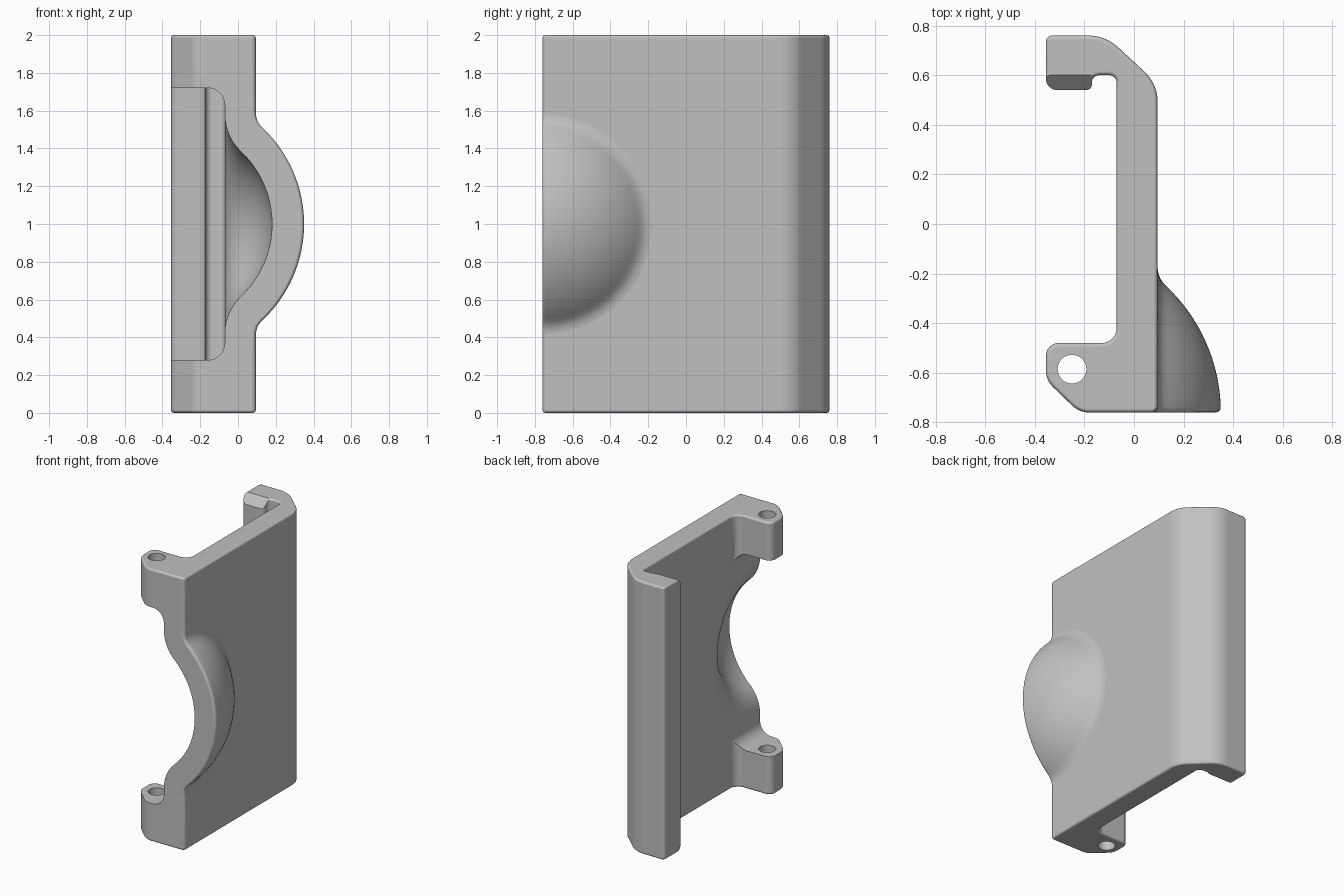
import bpy, bmesh, math
from mathutils import Vector

if "Cube" in bpy.data.objects:
    bpy.data.objects.remove(bpy.data.objects["Cube"])

FRONT, MID = -0.76, 1.0      # the dome is centred at this y and z
INNER, OUTER = -0.07, 0.095  # plate faces

grey = bpy.data.materials.new("light_grey")
grey.use_nodes = True
colour = (0.53, 0.53, 0.53, 1)
grey.diffuse_color = colour
grey.node_tree.nodes["Principled BSDF"].inputs["Base Color"].default_value = colour


def rounded(corners, steps=6):
    """Outline from (a, b, setback) corners, each softened by an arc."""
    out = []
    for i, (a, b, s) in enumerate(corners):
        p = Vector((a, b))
        if not s:
            out.append(p)
            continue
        u = (Vector(corners[i - 1][:2]) - p).normalized()
        v = (Vector(corners[(i + 1) % len(corners)][:2]) - p).normalized()
        centre = p + (u + v) * s / (1 + u.dot(v))
        m, n = p + u * s - centre, p + v * s - centre
        out += [centre + m.lerp(n, k / steps).normalized() * m.length for k in range(steps + 1)]
    return out


def loft(name, rings):
    """Closed solid through rings of equal point count, capped at both ends."""
    bm = bmesh.new()
    rows = [[bm.verts.new(p) for p in ring] for ring in rings]
    bm.faces.new(rows[0])
    bm.faces.new(rows[-1])
    for low, high in zip(rows, rows[1:]):
        for i in range(len(low)):
            bm.faces.new((low[i - 1], low[i], high[i], high[i - 1]))
    bmesh.ops.recalc_face_normals(bm, faces=bm.faces)
    if bm.calc_volume(signed=True) < 0:
        bmesh.ops.reverse_faces(bm, faces=bm.faces)
    mesh = bpy.data.meshes.new(name)
    bm.to_mesh(mesh)
    bm.free()
    mesh.materials.append(grey)
    obj = bpy.data.objects.new(name, mesh)
    bpy.context.collection.objects.link(obj)
    return obj


def prism(name, outline, start, end, place):
    """Extrude an outline; place maps (a, b, depth) to a point."""
    return loft(name, [[place(a, b, d) for a, b in outline] for d in (start, end)])


def bulge(name, centre, radius, plane, fillet, base, rows, size=0.62, steps=70):
    """Spherical bump on a plane, blended by a fillet; rows are (depth, inset)."""
    fx = plane + fillet
    edge = math.sqrt((radius + fillet) ** 2 - (fx - centre) ** 2)
    tangent = radius * edge / (radius + fillet)

    def height(r):
        if r < tangent:
            return centre + math.sqrt(radius ** 2 - r ** 2)
        if r < edge:
            return fx - math.sqrt(fillet ** 2 - (edge - r) ** 2)
        return plane - 0.2 * (r - edge)

    zs = [size * (2 * k / steps - 1) for k in range(steps + 1)]
    rings = []
    for depth, inset in rows:
        ring = [(height(math.hypot(depth, z)) - inset, FRONT + depth, MID + z) for z in zs]
        rings.append(ring + [(base, FRONT + depth, MID + size), (base, FRONT + depth, MID - size)])
    return loft(name, rings)


def apply(obj, kind, **settings):
    mod = obj.modifiers.new(kind.title(), kind)
    for key, value in settings.items():
        setattr(mod, key, value)
    bpy.context.view_layer.objects.active = obj
    bpy.ops.object.modifier_apply(modifier=mod.name)


def combine(obj, tool, operation="DIFFERENCE"):
    tool.hide_render = True
    apply(obj, "BOOLEAN", object=tool, operation=operation, solver="EXACT")
    bpy.data.objects.remove(tool)


# Plate with back hook and front lug, as one extruded section
section = rounded([
    (OUTER, FRONT, 0.025), (OUTER, 0.565, 0.07), (-0.115, 0.76, 0.07),
    (-0.355, 0.76, 0.025), (-0.355, 0.54, 0.045), (-0.17, 0.54, 0.022),
    (-0.17, 0.6, 0.03), (INNER, 0.6, 0.03), (INNER, -0.48, 0.06),
    (-0.355, -0.48, 0.05), (-0.355, -0.63, 0.04), (-0.22, FRONT, 0.04)])
cover = prism("cover", section, 0, 2, lambda a, b, d: (a, b, d))
apply(cover, "BEVEL", width=0.016, segments=3, limit_method="ANGLE",
      angle_limit=math.radians(60), use_clamp_overlap=False)

# Pocket that splits the lug into a top and a bottom one
wall = INNER + 0.0005
pocket = rounded([(-0.5, 0.28, 0), (wall, 0.28, 0.09), (wall, 1.72, 0.09), (-0.5, 1.72, 0)])
combine(cover, prism("pocket_cutter", pocket, -0.9, -0.2, lambda a, b, d: (a, d, b)))

# Half dome on the outside with a rounded front rim
rim = [(0.0005 + 0.02 * (1 - math.cos(a)), 0.02 * (1 - math.sin(a)))
       for a in (math.pi / 2 * k / 4 for k in range(5))]
rows = rim + [(0.02 * k, 0) for k in range(2, 32)]
combine(cover, bulge("dome", -0.35, 0.7, OUTER, 0.1, 0, rows), "UNION")

# Matching hollow on the inside
rows = [(0.02 * k, 0) for k in range(-4, 32)]
combine(cover, bulge("hollow_cutter", -0.35, 0.53, INNER, 0.27, -0.12, rows))

# Screw hole through both lugs
hole = [(-0.25 + 0.058 * math.cos(a), -0.585 + 0.058 * math.sin(a))
        for a in (math.tau * k / 32 for k in range(32))]
combine(cover, prism("hole_cutter", hole, -0.1, 2.1, lambda a, b, d: (a, b, d)))

# Sloped ends on the hook lip
for end, out in ((0, -1), (2, 1)):
    wedge = [(0.5, end - 0.1 * out), (0.6, end), (0.6, end + 0.1 * out), (0.5, end + 0.1 * out)]
    combine(cover, prism("lip_cutter", wedge, -0.45, -0.12, lambda a, b, d: (d, a, b)))

# Smooth shading with crisp edges
bpy.ops.object.select_all(action="DESELECT")
cover.select_set(True)
bpy.context.view_layer.objects.active = cover
bpy.ops.object.shade_smooth_by_angle(angle=math.radians(35))
apply(cover, "WEIGHTED_NORMAL", keep_sharp=True, weight=100)
